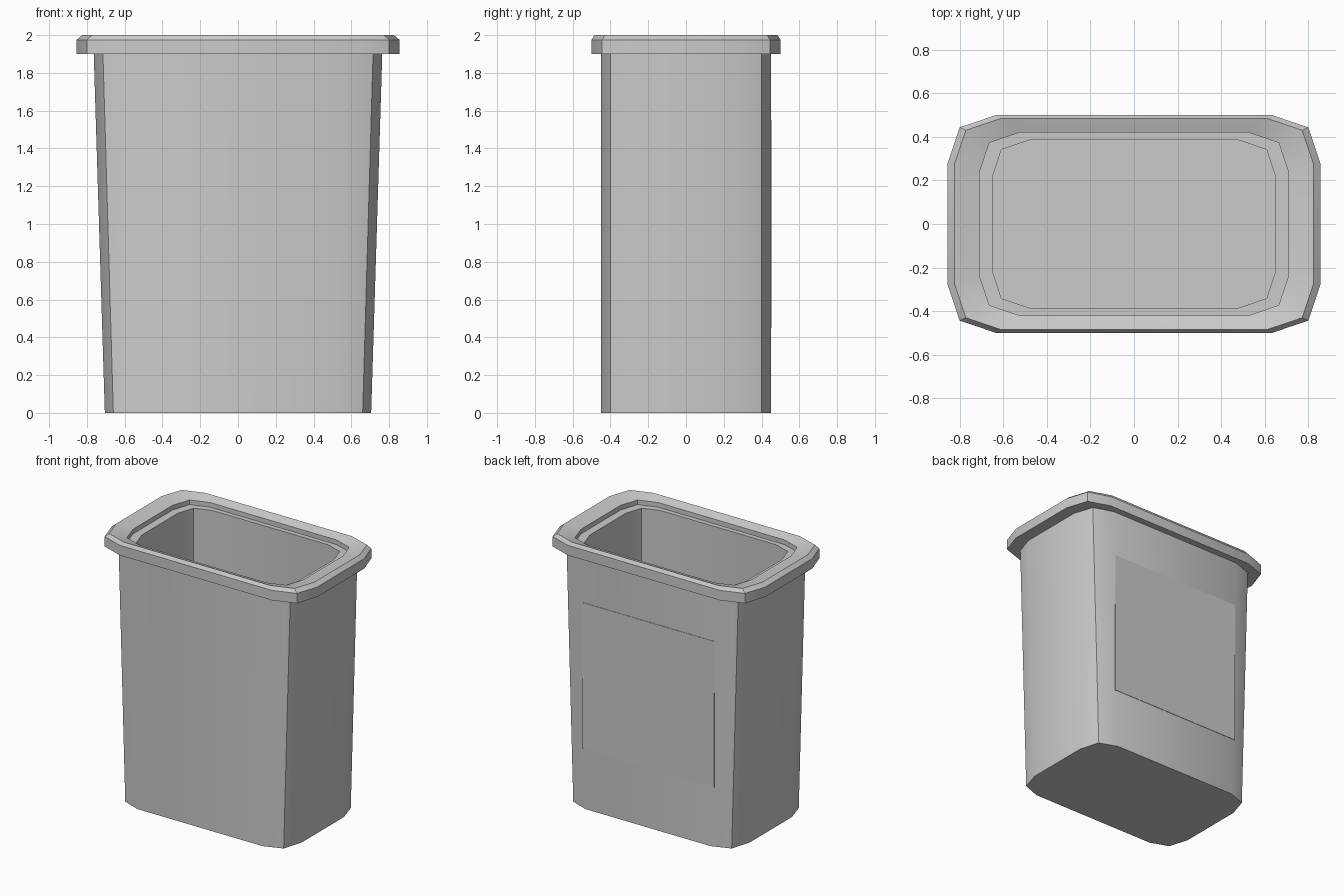
import bpy
import bmesh
from math import radians

cube = bpy.data.objects.get("Cube")
if cube:
    bpy.data.objects.remove(cube, do_unlink=True)

grey = bpy.data.materials.new("grey plastic")
grey.use_nodes = True
colour = (0.6, 0.6, 0.6, 1)
grey.diffuse_color = colour
grey.node_tree.nodes["Principled BSDF"].inputs["Base Color"].default_value = colour

# One quarter of the soft-cornered outline, as fractions of the half sizes
QUARTER = [(1, 0.56), (0.936, 0.887), (0.74, 1)]


def ring(bm, hx, hy, z):
    """Twelve-sided outline with pointed corners, mirrored from one quarter."""
    points = []
    for sx, sy in ((1, 1), (-1, 1), (-1, -1), (1, -1)):
        quarter = QUARTER if sx * sy > 0 else QUARTER[::-1]
        points += [(sx * hx * u, sy * hy * v, z) for u, v in quarter]
    return [bm.verts.new(p) for p in points]


def finish(bm, name):
    bmesh.ops.recalc_face_normals(bm, faces=bm.faces)
    mesh = bpy.data.meshes.new(name)
    bm.to_mesh(mesh)
    bm.free()
    mesh.materials.append(grey)
    obj = bpy.data.objects.new(name, mesh)
    bpy.context.collection.objects.link(obj)
    bpy.ops.object.select_all(action='DESELECT')
    bpy.context.view_layer.objects.active = obj
    obj.select_set(True)
    bpy.ops.object.shade_smooth_by_angle(angle=radians(30))
    return obj


def loft(name, profile, closed):
    """Skin rings of (half width, half depth, height); cap or close the ends."""
    bm = bmesh.new()
    rings = [ring(bm, *p) for p in profile]
    pairs = list(zip(rings, rings[1:]))
    if closed:
        pairs.append((rings[-1], rings[0]))
    else:
        bm.faces.new(rings[0])
        bm.faces.new(rings[-1])
    for a, b in pairs:
        for i in range(len(a)):
            j = (i + 1) % len(a)
            bm.faces.new((a[i], a[j], b[j], b[i]))
    return finish(bm, name)


# Tapered container: outer wall, inner ledge, inner wall and floor
loft("bin_body", [
    (0.705, 0.45, 0), (0.765, 0.45, 1.94),
    (0.65, 0.385, 1.94), (0.65, 0.385, 0.05),
], closed=False)

# Overhanging rim with a bevelled edge and a top that slopes inwards
loft("bin_rim", [
    (0.71, 0.42, 1.9), (0.855, 0.5, 1.9), (0.855, 0.5, 1.975),
    (0.825, 0.485, 2), (0.71, 0.42, 1.975),
], closed=True)

# Thin square panel on the back wall
bm = bmesh.new()
bmesh.ops.create_cube(bm, size=1)
bmesh.ops.scale(bm, vec=(1.1, 0.004, 1.1), verts=bm.verts)
bmesh.ops.translate(bm, vec=(0, 0.451, 1), verts=bm.verts)
finish(bm, "back_panel")
